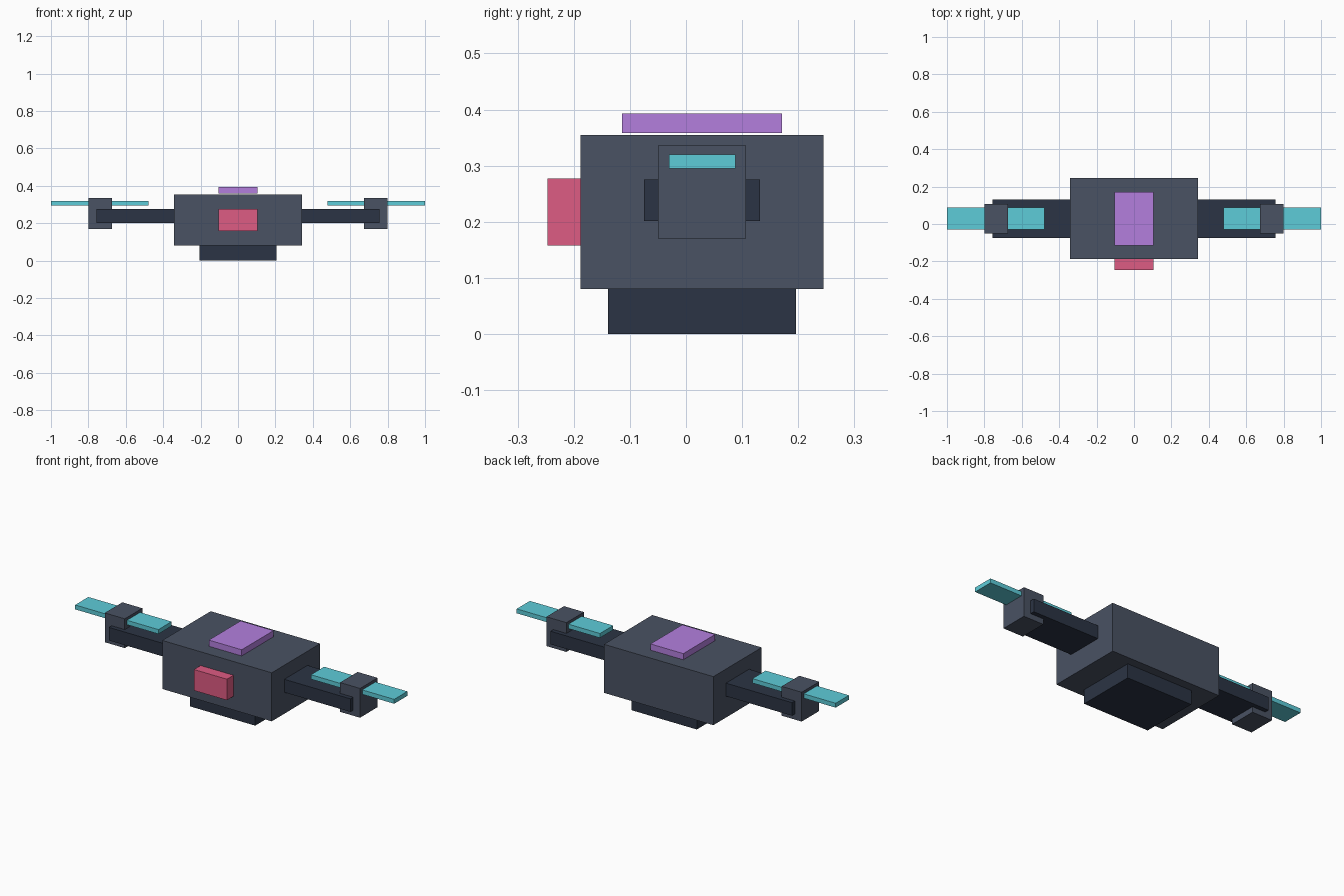
import bpy
import bmesh

if "Cube" in bpy.data.objects:
    bpy.data.objects.remove(bpy.data.objects["Cube"])


def material(name, rgb):
    # sRGB 0-255 to linear viewport colour
    m = bpy.data.materials.new(name)
    m.diffuse_color = [(c / 255) ** 2.2 for c in rgb] + [1.0]
    m.use_nodes = True
    m.node_tree.nodes["Principled BSDF"].inputs["Base Color"].default_value = m.diffuse_color
    return m


SLATE = material("slate", (75, 83, 99))
DARK = material("dark", (47, 55, 70))
PINK = material("pink", (221, 92, 130))
PURPLE = material("purple", (178, 126, 221))
CYAN = material("cyan", (94, 203, 216))


def box(name, xs, ys, zs, mat):
    """Flat-sided box spanning the given (min, max) ranges."""
    bm = bmesh.new()
    bmesh.ops.create_cube(bm, size=1.0)
    spans = (xs, ys, zs)
    for v in bm.verts:
        v.co = [(lo + hi) / 2 + c * (hi - lo) for c, (lo, hi) in zip(v.co, spans)]
    mesh = bpy.data.meshes.new(name)
    bm.to_mesh(mesh)
    bm.free()
    mesh.materials.append(mat)
    obj = bpy.data.objects.new(name, mesh)
    bpy.context.collection.objects.link(obj)
    return obj


# Central hull, belly pack, front sensor and roof panel
box("hull", (-0.343, 0.343), (-0.188, 0.245), (0.08, 0.355), SLATE)
box("belly_pack", (-0.205, 0.205), (-0.139, 0.196), (0.0, 0.08), DARK)
box("front_sensor", (-0.103, 0.103), (-0.247, -0.188), (0.158, 0.277), PINK)
box("roof_panel", (-0.103, 0.103), (-0.114, 0.171), (0.358, 0.393), PURPLE)

# Arm, motor pod and rotor blade, mirrored to both sides
side_parts = [
    ("arm", (0.343, 0.757), (-0.075, 0.132), (0.201, 0.275), DARK),
    ("motor_pod", (0.675, 0.80), (-0.05, 0.107), (0.17, 0.336), SLATE),
    ("rotor_blade", (0.478, 1.0), (-0.03, 0.088), (0.295, 0.32), CYAN),
]
for name, (x0, x1), ys, zs, mat in side_parts:
    box("right_" + name, (x0, x1), ys, zs, mat)
    box("left_" + name, (-x1, -x0), ys, zs, mat)
